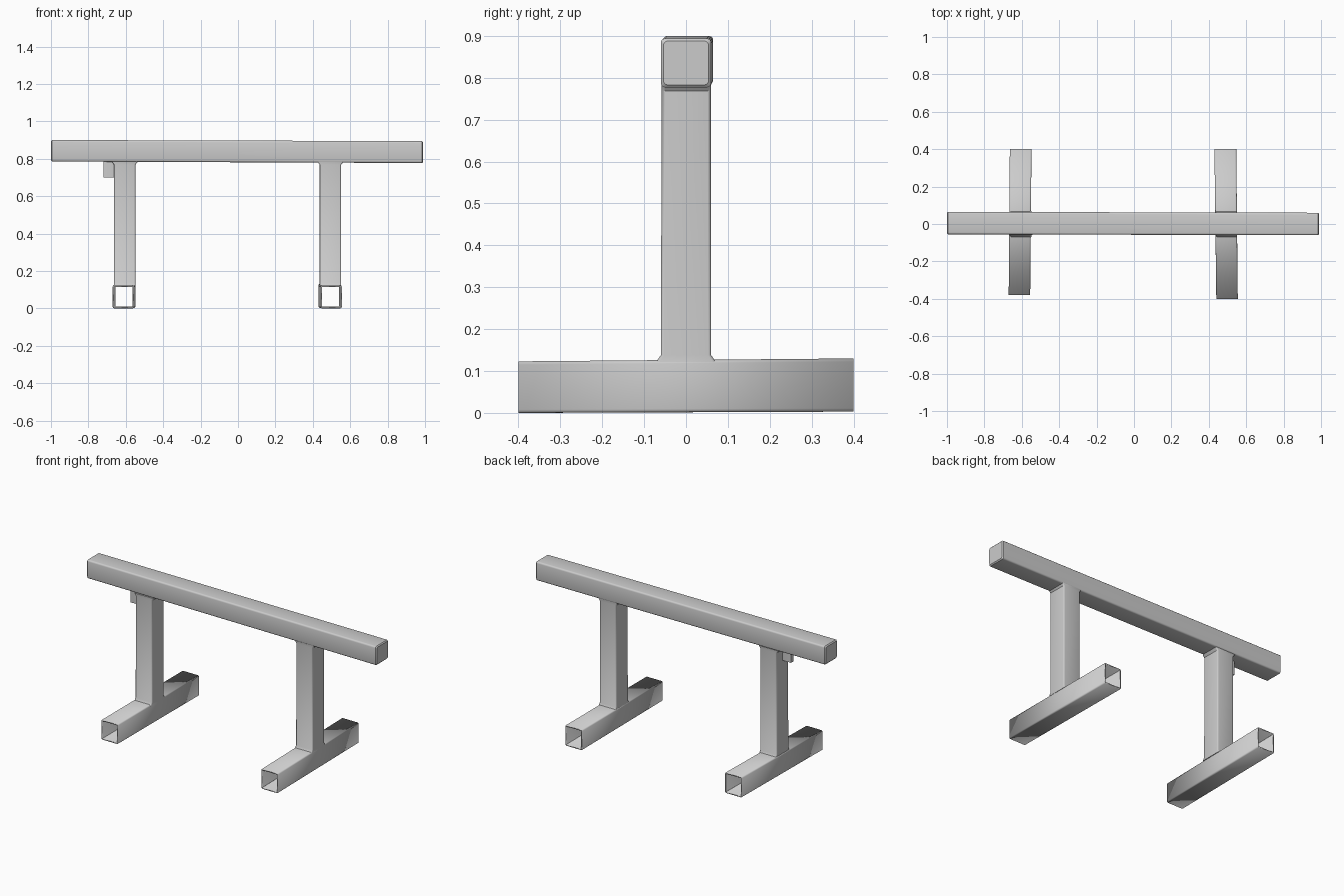
import bpy, bmesh
from math import cos, sin, pi

if "Cube" in bpy.data.objects:
    bpy.data.objects.remove(bpy.data.objects["Cube"])


def rounded_rect(u0, u1, v0, v1, r, seg=3):
    """Counter-clockwise rounded rectangle."""
    pts = []
    corners = [(u1 - r, v1 - r), (u0 + r, v1 - r), (u0 + r, v0 + r), (u1 - r, v0 + r)]
    for k, (cu, cv) in enumerate(corners):
        for i in range(seg + 1):
            a = (k + i / seg) * pi / 2
            pts.append((cu + r * cos(a), cv + r * sin(a)))
    return pts


# Cyclic axis swaps keep the winding outward
ORIENT = {
    "z": lambda u, v, w: (u, v, w),
    "y": lambda u, v, w: (v, w, u),
    "x": lambda u, v, w: (w, u, v),
}


def loft(name, axis, sections, radius=0.008, wall=None):
    """Sections are (position, u0, u1, v0, v1); a wall makes an open hollow tube."""
    bm = bmesh.new()
    place = ORIENT[axis]
    rings = [[bm.verts.new(place(u, v, w)) for u, v in rounded_rect(u0, u1, v0, v1, radius)]
             for w, u0, u1, v0, v1 in sections]
    n = len(rings[0])
    for a, b in zip(rings, rings[1:]):
        for i in range(n):
            j = (i + 1) % n
            bm.faces.new((a[i], a[j], b[j], b[i]))
    if wall is None:
        bm.faces.new(rings[0][::-1])
        bm.faces.new(rings[-1])
    mesh = bpy.data.meshes.new(name)
    bm.to_mesh(mesh)
    bm.free()
    obj = bpy.data.objects.new(name, mesh)
    bpy.context.collection.objects.link(obj)
    if wall is not None:
        mod = obj.modifiers.new("wall", 'SOLIDIFY')
        mod.thickness = wall
        mod.offset = -1
    bpy.ops.object.select_all(action='DESELECT')
    obj.select_set(True)
    bpy.context.view_layer.objects.active = obj
    bpy.ops.object.shade_smooth_by_angle(angle=0.6)
    return obj


# Top beam: closed square bar, ends slightly eased, dropping a touch to the right
e = 0.006
loft("top_beam", "x", [
    (-1.0, -0.055 + e, 0.065 - e, 0.785 + e, 0.90 - e),
    (-1.0 + e, -0.055, 0.065, 0.785, 0.90),
    (0.99 - e, -0.06, 0.06, 0.777, 0.894),
    (0.99, -0.06 + e, 0.06 - e, 0.777 + e, 0.894 - e),
], radius=0.01)

# Each side: x range of post, then front and back ends of its foot (y, x0, x1)
sides = {
    "left": (-0.663, -0.548, (-0.38, -0.67, -0.555), (0.40, -0.664, -0.548)),
    "right": (0.437, 0.552, (-0.40, 0.44, 0.555), (0.40, 0.43, 0.547)),
}
for side, (x0, x1, front, back) in sides.items():
    # Post with small weld flares toward the foot and the beam
    f = 0.012
    loft(side + "_post", "z", [
        (0.121, x0, x1, -0.06 - f, 0.06 + f),
        (0.138, x0, x1, -0.06, 0.06),
        (0.768, x0, x1, -0.058, 0.06),
        (0.784, x0 - f, x1 + f, -0.058, 0.06),
    ])
    # Hollow foot tube, open at both ends
    loft(side + "_foot", "y", [
        (front[0], 0.0, 0.123, front[1], front[2]),
        (back[0], 0.003, 0.13, back[1], back[2]),
    ], wall=0.008)

# Small plate under the beam beside the left post
loft("side_plate", "z", [
    (0.70, -0.72, -0.65, -0.025, 0.0),
    (0.79, -0.72, -0.65, -0.025, 0.0),
], radius=0.003)
